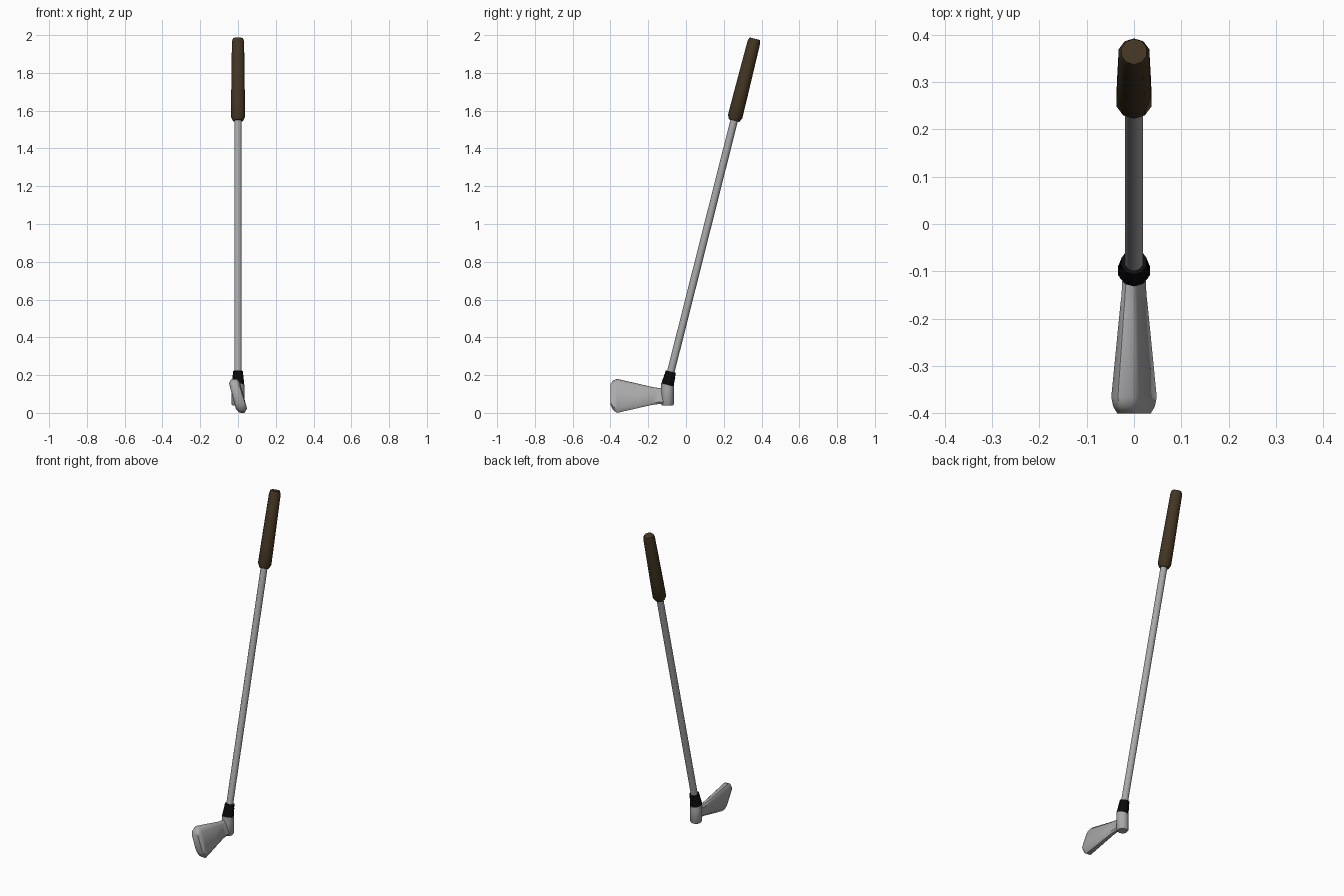
import bpy, bmesh, math
from mathutils import Vector, Matrix

if "Cube" in bpy.data.objects:
    bpy.data.objects.remove(bpy.data.objects["Cube"])


def material(name, rgb):
    m = bpy.data.materials.new(name)
    m.diffuse_color = (*rgb, 1)
    m.use_nodes = True
    m.node_tree.nodes["Principled BSDF"].inputs["Base Color"].default_value = m.diffuse_color
    return m


STEEL = material("steel grey", (0.40, 0.40, 0.40))
BROWN = material("dark brown leather", (0.055, 0.036, 0.016))
BLACK = material("black", (0.004, 0.004, 0.004))


def loft(name, rings, mat, angle=40):
    """Skin a list of equal-length point rings and cap both ends."""
    bm = bmesh.new()
    vs = [[bm.verts.new(p) for p in r] for r in rings]
    n = len(rings[0])
    for a, b in zip(vs, vs[1:]):
        for i in range(n):
            j = (i + 1) % n
            bm.faces.new((a[i], a[j], b[j], b[i]))
    bm.faces.new(vs[0][::-1])
    bm.faces.new(vs[-1])
    bmesh.ops.recalc_face_normals(bm, faces=bm.faces)
    me = bpy.data.meshes.new(name)
    bm.to_mesh(me)
    bm.free()
    me.materials.append(mat)
    ob = bpy.data.objects.new(name, me)
    bpy.context.collection.objects.link(ob)
    bpy.context.view_layer.objects.active = ob
    ob.select_set(True)
    bpy.ops.object.shade_smooth_by_angle(angle=math.radians(angle))
    ob.select_set(False)
    return ob


# Leaning axis shared by grip, shaft and ferrule (t = distance along it)
BASE = Vector((0, -0.098, 0.158))
DIR = (Vector((0, 0.364, 1.991)) - BASE).normalized()
LENGTH = (Vector((0, 0.364, 1.991)) - BASE).length
TILT = Matrix.Rotation(-math.atan2(DIR.y, DIR.z), 3, 'X')


def turned(name, profile, mat, sides=10, angle=40):
    rings = []
    for t, r in profile:
        c = BASE + DIR * t
        rings.append([c + TILT @ Vector((r * math.sin(k * math.tau / sides),
                                         r * math.cos(k * math.tau / sides), 0))
                      for k in range(sides)])
    return loft(name, rings, mat, angle)


# Shaft
turned("shaft", [(0.03, 0.02), (LENGTH - 0.1, 0.02)], STEEL)

# Grip, thicker at its lower end
L = LENGTH
turned("grip", [(L - 0.448, 0.028), (L - 0.425, 0.039), (L - 0.31, 0.038),
                (L - 0.02, 0.034), (L, 0.028)], BROWN, angle=50)

# Ferrule, finely ribbed
ribs = []
for i in range(7):
    f = i / 6
    r = 0.035 - 0.007 * f
    ribs += [(0.073 * f, r), (0.073 * f + 0.006, r - 0.0025)]
turned("ferrule", ribs[:-1], BLACK, angle=30)

# Hosel: upright socket below the ferrule
hosel = []
for z, r in [(0.048, 0.028), (0.056, 0.034), (0.13, 0.034), (0.158, 0.033)]:
    ring = []
    for k in range(12):
        a = k * math.tau / 12
        p = Vector((r * math.sin(a), -0.098 + r * math.cos(a), z))
        if z > 0.15:  # top rim follows the lean of the shaft
            p.z -= 0.249 * (p.y + 0.098)
        ring.append(p)
    hosel.append(ring)
loft("hosel", hosel, STEEL, 50)

# Blade: a slanted slab section, symmetric about its centre, lofted to the toe
HALF = [(-0.048, 0.068), (-0.034, 0.09), (-0.006, 0.089), (0.011, 0.07)]
SECTION = HALF + [(-x, -z) for x, z in HALF]
stations = [(-0.105, 0.50, 0.46, 0.099), (-0.15, 0.55, 0.48, 0.099),
            (-0.18, 0.62, 0.53, 0.1), (-0.365, 1.0, 1.0, 0.1),
            (-0.385, 0.92, 0.88, 0.103), (-0.4, 0.74, 0.62, 0.107)]
loft("blade", [[(x * sx, y, zc + z * sz) for x, z in SECTION]
               for y, sx, sz, zc in stations], STEEL, 50)

# Rest the lowest point on the ground
bpy.context.view_layer.update()
obs = list(bpy.context.collection.objects)
low = min(v.co.z for o in obs for v in o.data.vertices)
for o in obs:
    o.data.transform(Matrix.Translation((0, 0, -low)))
